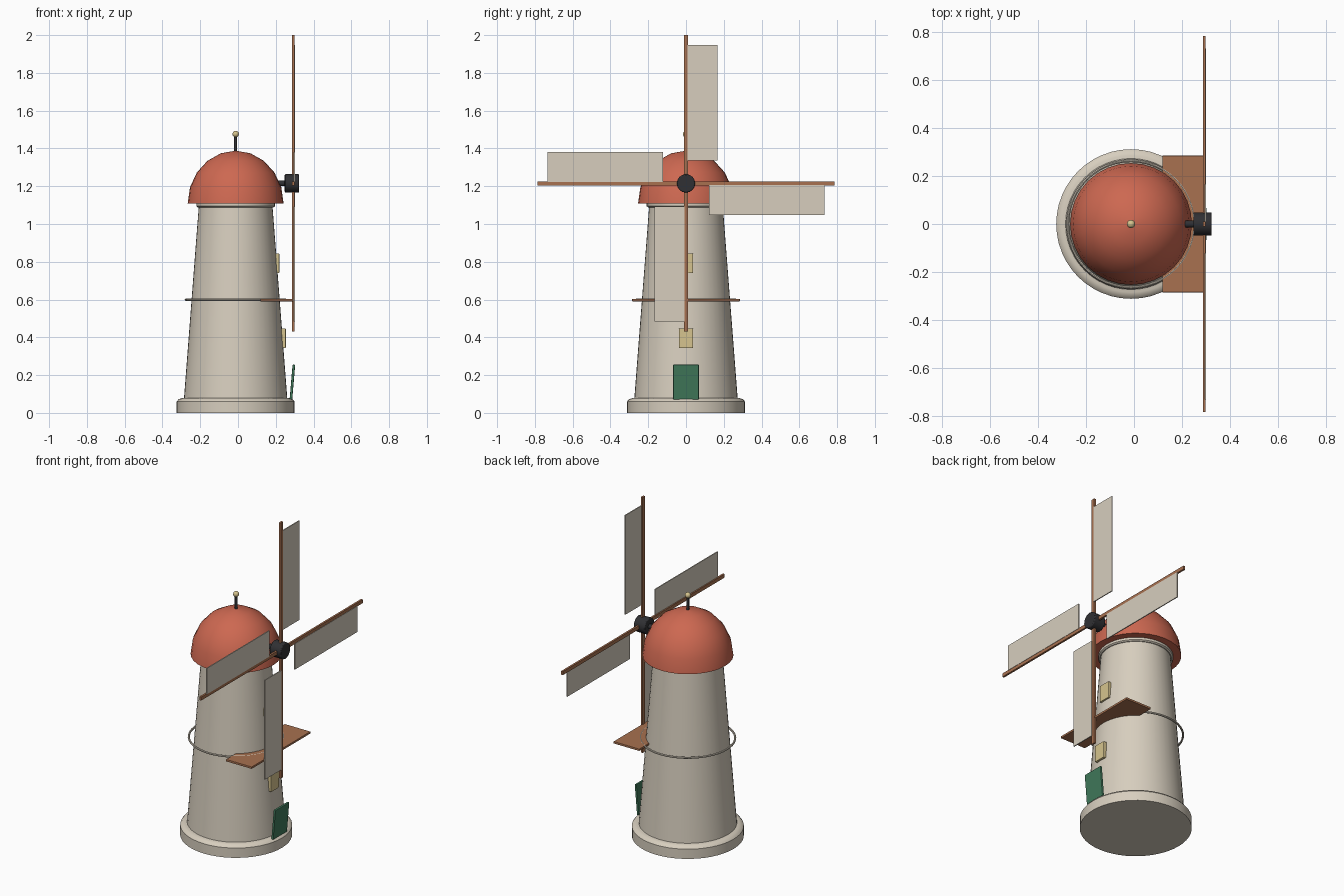
import bpy, math
from mathutils import Matrix

if "Cube" in bpy.data.objects:
    bpy.data.objects.remove(bpy.data.objects["Cube"])

CX = -0.0125          # tower axis
HUB = (0.293, 0, 1.215)


def mat(name, r, g, b):
    lin = [(c / 255 / 12.92) if c < 11 else ((c / 255 + 0.055) / 1.055) ** 2.4 for c in (r, g, b)]
    m = bpy.data.materials.new(name)
    m.diffuse_color = (*lin, 1)
    m.use_nodes = True
    m.node_tree.nodes["Principled BSDF"].inputs["Base Color"].default_value = m.diffuse_color
    return m


CREAM = mat("cream_plaster", 215, 206, 190)
RED = mat("red_roof", 205, 104, 81)
WOOD = mat("brown_wood", 168, 113, 80)
GREEN = mat("green_door", 64, 120, 90)
YELLOW = mat("pale_yellow", 214, 196, 142)
DARK = mat("dark_iron", 48, 48, 51)


def finish(ob, name, m, smooth=False, bevel=0):
    ob.name = name
    ob.data.materials.append(m)
    if bevel:
        b = ob.modifiers.new("bevel", "BEVEL")
        b.width = bevel
        b.segments = 2
    if smooth:
        bpy.ops.object.shade_smooth_by_angle(angle=math.radians(35))
    return ob


def lathe(name, profile, m, n=48):
    """Solid of revolution round the tower axis from (radius, z) points."""
    verts, faces = [], []
    for r, z in profile:
        for i in range(n):
            a = 2 * math.pi * i / n
            verts.append((CX + r * math.cos(a), r * math.sin(a), z))
    for k in range(len(profile) - 1):
        for i in range(n):
            j = (i + 1) % n
            faces.append((k * n + i, k * n + j, (k + 1) * n + j, (k + 1) * n + i))
    faces.append(tuple(reversed(range(n))))
    faces.append(tuple(range((len(profile) - 1) * n, len(profile) * n)))
    me = bpy.data.meshes.new(name)
    me.from_pydata(verts, [], faces)
    ob = bpy.data.objects.new(name, me)
    bpy.context.collection.objects.link(ob)
    bpy.ops.object.select_all(action="DESELECT")
    ob.select_set(True)
    bpy.context.view_layer.objects.active = ob
    return finish(ob, name, m, True)


def box(name, lo, hi, m, bevel=0, tilt=0):
    c = [(a + b) / 2 for a, b in zip(lo, hi)]
    bpy.ops.mesh.primitive_cube_add(size=1, location=c)
    ob = bpy.context.object
    ob.data.transform(Matrix.Diagonal([b - a for a, b in zip(lo, hi)] + [1]))
    ob.rotation_euler.y = tilt
    return finish(ob, name, m, False, bevel)


def cylinder(name, r, depth, loc, m, n=16, along_x=False, bevel=0):
    bpy.ops.mesh.primitive_cylinder_add(vertices=n, radius=r, depth=depth, location=loc,
                                        rotation=(0, math.pi / 2 if along_x else 0, 0))
    return finish(bpy.context.object, name, m, True, bevel)


# stone base, tapered tower, top collar
lathe("base", [(0.312, 0), (0.312, 0.06), (0.302, 0.072), (0.285, 0.078)], CREAM)
lathe("tower", [(0.274, 0.07), (0.195, 1.095)], CREAM)
lathe("collar", [(0.2, 1.088), (0.208, 1.094), (0.208, 1.112)], CREAM)

# domed cap
R, H, Z0 = 0.254, 0.28, 1.108
dome = [(R * math.cos(math.radians(a)), Z0 + H * math.sin(math.radians(a))) for a in range(0, 90, 18)]
lathe("dome_cap", dome + [(0.001, Z0 + H)], RED, 32)

# finial
cylinder("finial_pole", 0.008, 0.1, (CX, 0, 1.42), DARK)
bpy.ops.mesh.primitive_uv_sphere_add(segments=16, ring_count=10, radius=0.017, location=(CX, 0, 1.476))
finish(bpy.context.object, "finial_ball", YELLOW, True)

# gallery platform and hoop
box("platform", (0.118, -0.285, 0.591), (0.293, 0.285, 0.604), WOOD, 0.002)
bpy.ops.mesh.primitive_torus_add(major_radius=0.264, minor_radius=0.006, major_segments=48,
                                 minor_segments=8, location=(CX, 0, 0.599))
finish(bpy.context.object, "gallery_hoop", CREAM, True)

# windows and door
box("lower_window", (0.228, -0.038, 0.343), (0.253, 0.038, 0.447), YELLOW, 0.004)
box("upper_window", (0.194, -0.038, 0.74), (0.219, 0.038, 0.844), YELLOW, 0.004)
box("door", (0.281, -0.068, 0.07), (0.295, 0.068, 0.256), GREEN, 0.004, 0.085)

# hub and shaft
cylinder("hub", 0.049, 0.076, (0.2855, 0, HUB[2]), DARK, 16, True, 0.005)
cylinder("shaft", 0.015, 0.12, (0.21, 0, HUB[2]), DARK, 12, True)

# four arms, each a spar with a sail on one side
for i in range(4):
    turn = Matrix.Translation(HUB) @ Matrix.Rotation(i * math.pi / 2, 4, "X")
    spar = box(f"spar_{i + 1}", (-0.006, -0.011, 0), (0.006, 0.011, 0.785), WOOD)
    sail = box(f"sail_{i + 1}", (0.002, 0.008, 0.122), (0.008, 0.167, 0.732), CREAM)
    for ob in (spar, sail):
        ob.matrix_world = turn @ Matrix.Translation(ob.location)
